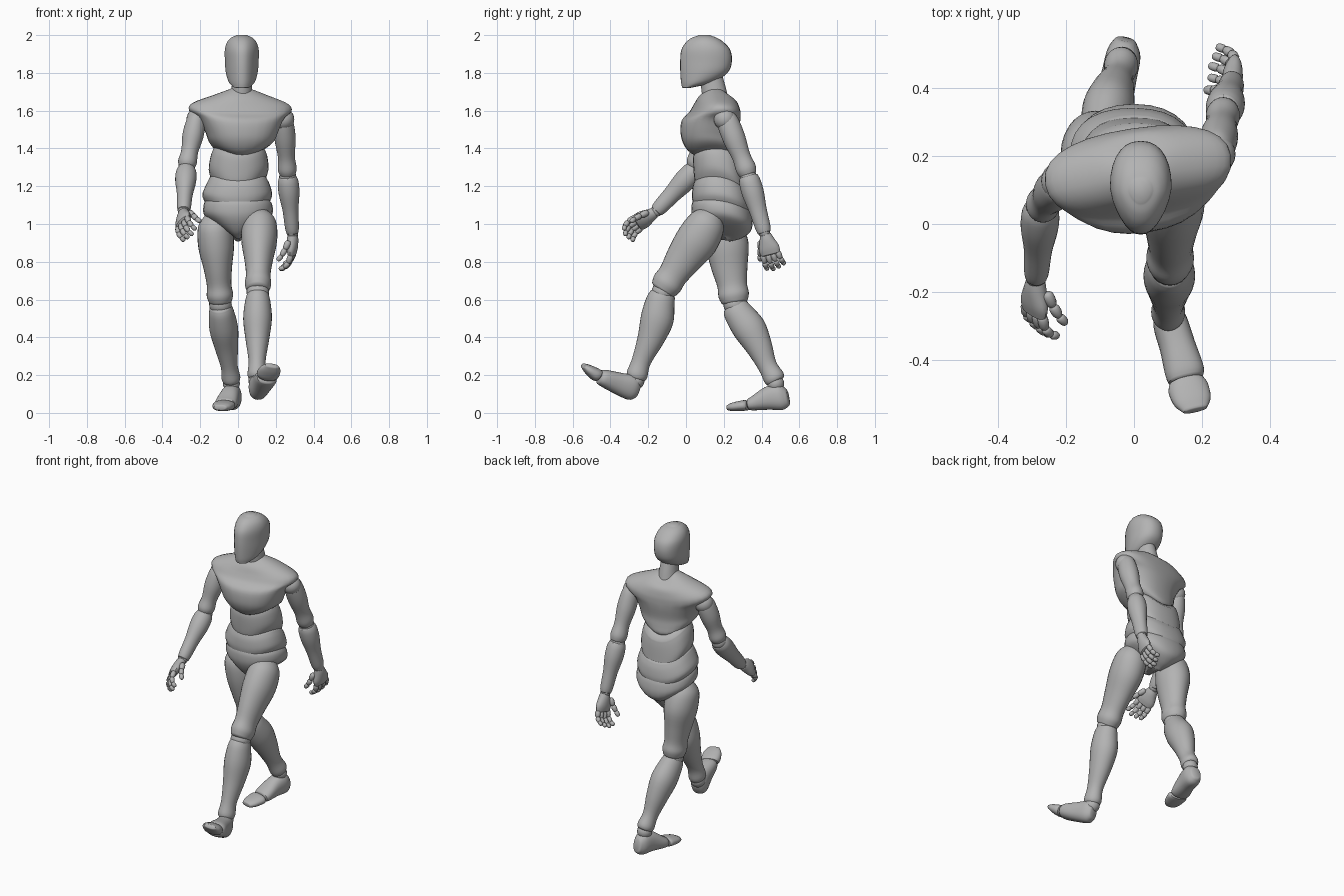
import bpy, bmesh, math
from mathutils import Vector as V

cube = bpy.data.objects.get("Cube")
if cube:
    bpy.data.objects.remove(cube, do_unlink=True)

grey = bpy.data.materials.new("mannequin grey")
grey.use_nodes = True
grey.diffuse_color = (0.45, 0.45, 0.45, 1)
grey.node_tree.nodes["Principled BSDF"].inputs["Base Color"].default_value = grey.diffuse_color


def finish(name, bm):
    bmesh.ops.recalc_face_normals(bm, faces=bm.faces)
    mesh = bpy.data.meshes.new(name)
    bm.to_mesh(mesh)
    bm.free()
    obj = bpy.data.objects.new(name, mesh)
    bpy.context.collection.objects.link(obj)
    mesh.materials.append(grey)
    bpy.ops.object.select_all(action='DESELECT')
    obj.select_set(True)
    bpy.context.view_layer.objects.active = obj
    bpy.ops.object.shade_smooth_by_angle(angle=math.radians(40))


def smooth_rings(rings, steps):
    """Catmull-Rom interpolation through ring parameters."""
    pad = [rings[0]] + rings + [rings[-1]]
    out = []
    for p, q, r, s in zip(pad, pad[1:], pad[2:], pad[3:]):
        for k in range(steps):
            t = k / steps
            out.append([b + t * (c - a) / 2 + t * t * (a - 2.5 * b + 2 * c - d / 2)
                        + t ** 3 * (1.5 * (b - c) + (d - a) / 2)
                        for a, b, c, d in zip(p, q, r, s)])
    return out + [list(rings[-1])]


def loft(name, rings, side=(1, 0, 0), up=None, power=2.0, sag=0, taper=0, steps=4, sides=28):
    """Skin of rings (x, y, z, half width, half depth), all square to one axis."""
    n = V(up) if up else V(rings[-1][:3]) - V(rings[0][:3])
    n.normalize()
    if n.z < 0:
        n = -n
    side = V(side)
    side = (side - n * side.dot(n)).normalized()
    depth = n.cross(side)
    fine = smooth_rings(rings, steps)
    # Slightly rounded rims
    for end, pos in ((0, 0), (-1, len(fine) + 1)):
        e = fine[end]
        inner = fine[1 if end == 0 else -2]
        out = (V(e[:3]) - V(inner[:3])).normalized() * min(e[3], e[4]) * 0.16
        fine.insert(pos, list(V(e[:3]) + out) + [e[3] * 0.78, e[4] * 0.78])
    bm = bmesh.new()
    loops = []
    for x, y, z, hw, hd in fine:
        loop = []
        for k in range(sides):
            a = math.tau * k / sides
            c, s = math.cos(a), math.sin(a)
            c2 = math.copysign(abs(c) ** (2 / power), c) * (1 - taper * max(0, -s))
            s2 = math.copysign(abs(s) ** (2 / power), s)
            p = V((x, y, z)) + side * hw * c2 + depth * hd * s2 + n * sag * c * c
            loop.append(bm.verts.new(p))
        loops.append(loop)
    for a, b in zip(loops, loops[1:]):
        for k in range(sides):
            j = (k + 1) % sides
            bm.faces.new((a[k], a[j], b[j], b[k]))
    bm.faces.new(loops[0])
    bm.faces.new(loops[-1])
    finish(name, bm)


def limb(name, a, b, profile):
    """Profile rows: position along limb, half width, half depth, backward offset."""
    a, b = V(a), V(b)
    loft(name, [(*(a.lerp(b, t) + V((0, o, 0))), w, d) for t, w, d, o in profile])


def ball(name, at, r):
    bm = bmesh.new()
    bmesh.ops.create_uvsphere(bm, u_segments=20, v_segments=12, radius=r)
    bmesh.ops.translate(bm, verts=bm.verts, vec=V(at))
    finish(name, bm)


def digit(name, base, d, n, w, lengths, radius, curls):
    """Chain of rounded finger bones curling towards the palm normal."""
    angle = 0
    for k, (length, curl) in enumerate(zip(lengths, curls)):
        angle += math.radians(curl)
        step = (d * math.cos(angle) + n * math.sin(angle)) * length
        r = radius * (1 - 0.1 * k)
        loft(f"{name}_{k + 1}", [(*(base + step * t), r * f, r * f)
             for t, f in ((0, 0.65), (0.2, 0.97), (0.75, 0.92), (1, 0.6))], side=w, steps=2, sides=10)
        base = base + step


def hand(tag, wrist, d, w, s):
    """Palm, four fingers and thumb; w points to the thumb side."""
    wrist, d = V(wrist), V(d).normalized()
    w = V(w)
    w = (w - d * w.dot(d)).normalized()
    n = d.cross(w) * s
    loft(tag + "_palm", [(*(wrist + d * t), a, b) for t, a, b in
         ((0, .03, .026), (.03, .04, .03), (.075, .056, .028), (.108, .053, .021))], side=w, sides=18)
    for k, name in enumerate(("little", "ring", "middle", "index")):
        f = k - 1.5
        size = 1 - 0.07 * abs(f - 0.5)
        digit(f"{tag}_{name}_finger", wrist + d * (.11 - .004 * abs(f)) + w * f * .027,
              (d + w * f * .07).normalized(), n, w, [.046 * size, .037 * size, .03 * size],
              .0165, (12, 28, 28))
    digit(tag + "_thumb", wrist + d * .03 + w * .036 + n * .014,
          (d + w * .4 + n * .35).normalized(), n, w, [.046, .038, .03], .018, (0, 5, 15))


# Head and neck
loft("head", [(.02, .005, 1.722, .038, .025), (.02, .057, 1.748, .067, .083),
     (.02, .095, 1.80, .084, .125), (.02, .106, 1.86, .089, .137),
     (.02, .105, 1.92, .09, .13), (.02, .1, 1.96, .079, .102),
     (.02, .097, 1.985, .058, .068), (.02, .097, 1.996, .035, .038)],
     up=(0, 0, 1), power=2.3, taper=.3)
loft("neck", [(.02, .158, 1.63, .068, .075), (.02, .155, 1.67, .06, .067),
     (.02, .147, 1.71, .055, .065), (.02, .135, 1.77, .05, .06)])

# Torso, twisted against the hips
twist = (math.cos(.15), math.sin(.15), 0)
loft("chest", [(.015, .155, 1.685, .06, .07), (.015, .165, 1.655, .14, .102),
     (.013, .162, 1.61, .255, .118), (.012, .152, 1.572, .274, .13),
     (.016, .13, 1.53, .228, .15), (.02, .122, 1.46, .193, .148),
     (.018, .13, 1.41, .172, .143), (.01, .145, 1.37, .13, .13),
     (.005, .16, 1.345, .07, .1)], side=twist, up=(0, .1, 1), power=2.3, sag=.028)
loft("abdomen", [(.005, .17, 1.35, .135, .13), (.005, .17, 1.31, .15, .138),
     (.003, .175, 1.24, .158, .14), (0, .18, 1.185, .14, .138), (0, .18, 1.16, .12, .12)],
     up=(0, .28, 1), sag=.05, power=2.3)
loft("waist", [(0, .182, 1.205, .15, .138), (0, .184, 1.17, .168, .151),
     (-.004, .186, 1.115, .185, .157), (-.004, .186, 1.075, .17, .15)],
     up=(0, .18, 1), sag=.04, power=2.3)
loft("pelvis", [(-.002, .186, 1.105, .165, .15), (0, .188, 1.075, .182, .16),
     (0, .192, 1.025, .18, .162), (0, .195, .98, .135, .147),
     (0, .188, .94, .075, .108), (0, .18, .92, .038, .065)],
     up=(0, .15, 1), sag=.025, power=2.2)

# Shared limb profiles
upper_arm = [(0, .035, .042, 0), (.12, .05, .058, 0), (.4, .056, .06, 0),
             (.7, .045, .049, 0), (.9, .05, .054, 0), (1, .042, .045, 0)]
forearm = [(0, .045, .05, 0), (.1, .055, .057, 0), (.3, .055, .058, 0),
           (.6, .042, .047, 0), (.9, .037, .041, 0), (1, .032, .035, 0)]
thigh = [(0, .05, .055, 0), (.12, .088, .098, 0), (.35, .095, .113, .005),
         (.6, .076, .096, 0), (.8, .065, .079, 0), (.92, .07, .081, 0), (1, .06, .069, 0)]
shin = [(0, .056, .066, 0), (.09, .067, .077, 0), (.3, .076, .088, .012),
        (.55, .062, .07, .012), (.8, .045, .051, 0), (.95, .05, .056, 0), (1, .045, .05, 0)]

# Arms: shoulder, elbow and wrist of each side
for tag, sh, el, wr in (("left", (.24, .205, 1.58), (.263, .33, 1.25), (.288, .415, .955)),
                        ("right", (-.215, .125, 1.58), (-.273, .05, 1.29), (-.287, -.155, 1.07))):
    limb(tag + "_upper_arm", sh, V(el) + V((0, 0, .012)), upper_arm)
    limb(tag + "_forearm", el, wr, forearm)
    ball(tag + "_shoulder_joint", V(sh) - V((0, 0, .025)), .058)
    ball(tag + "_elbow_joint", el, .045)
    ball(tag + "_wrist_joint", wr, .031)
hand("left_hand", (.29, .42, .945), (-.03, .25, -.95), (-.2, -.95, -.2), 1)
hand("right_hand", (-.288, -.165, 1.06), (-.05, -.85, -.5), (.6, -.35, .72), -1)

# Legs: hip, knee and ankle of each side
for tag, hip, kn, an in (("left", (.116, .148, 1.055), (.105, -.122, .64), (.1, -.265, .185)),
                         ("right", (-.128, .19, 1.045), (-.093, .258, .575), (-.035, .475, .17))):
    limb(tag + "_thigh", hip, V(kn) + V((0, 0, .012)), thigh)
    limb(tag + "_shin", V(kn) - V((0, 0, .01)), an, shin)
    ball(tag + "_knee_joint", kn, .06)
    ball(tag + "_ankle_joint", V(an) - V((0, 0, .015)), .045)

# Feet and toes
loft("left_foot", [(.1, -.257, .118, .032, .042), (.105, -.285, .133, .05, .067),
     (.128, -.36, .157, .053, .058), (.148, -.43, .182, .058, .047),
     (.152, -.455, .19, .052, .039)], power=2.3)
loft("left_toes", [(.154, -.465, .197, .053, .033), (.16, -.485, .208, .06, .034),
     (.172, -.52, .232, .055, .025), (.18, -.545, .25, .036, .013)], power=2.3)
loft("right_foot", [(-.025, .537, .082, .032, .046), (-.03, .5, .085, .05, .07),
     (-.045, .43, .077, .053, .061), (-.063, .36, .052, .058, .039),
     (-.068, .335, .045, .052, .031)], power=2.3)
loft("right_toes", [(-.07, .325, .04, .053, .026), (-.074, .305, .039, .06, .028),
     (-.086, .25, .032, .05, .023), (-.094, .222, .028, .034, .014)], power=2.3)
